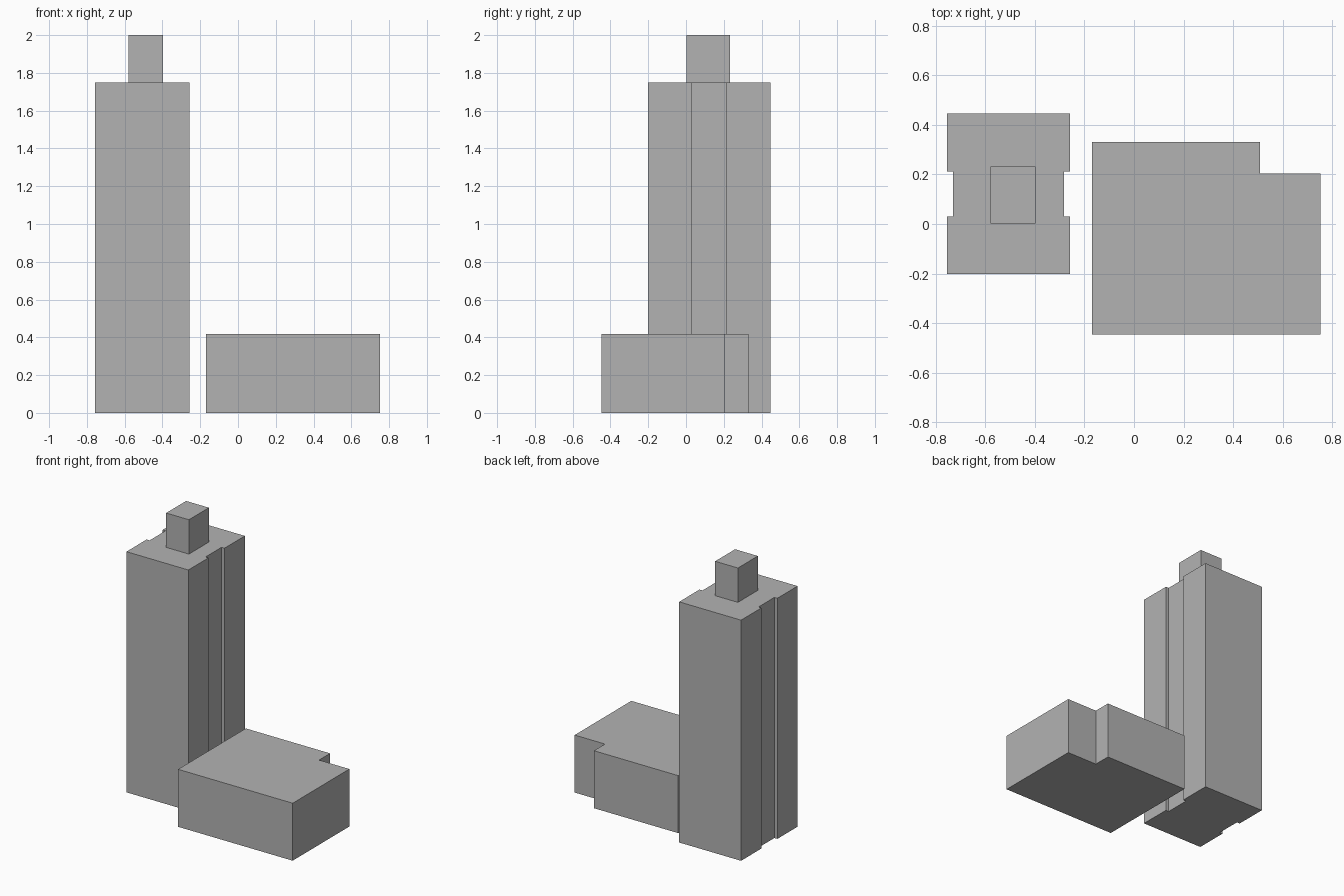
import bpy
import bmesh

cube = bpy.data.objects.get("Cube")
if cube:
    bpy.data.objects.remove(cube, do_unlink=True)

# Single plain grey for all masses
grey = bpy.data.materials.new("plain_grey")
grey.use_nodes = True
colour = (0.45, 0.45, 0.45, 1.0)
grey.diffuse_color = colour
grey.node_tree.nodes["Principled BSDF"].inputs["Base Color"].default_value = colour


def prism(name, outline, bottom, top):
    """Extrude a flat counter-clockwise outline between two heights."""
    bm = bmesh.new()
    base = bm.faces.new([bm.verts.new((x, y, bottom)) for x, y in outline])
    result = bmesh.ops.extrude_face_region(bm, geom=[base], use_keep_orig=True)
    for v in result["geom"]:
        if isinstance(v, bmesh.types.BMVert):
            v.co.z = top
    bmesh.ops.recalc_face_normals(bm, faces=bm.faces)
    mesh = bpy.data.meshes.new(name)
    bm.to_mesh(mesh)
    bm.free()
    mesh.materials.append(grey)
    obj = bpy.data.objects.new(name, mesh)
    bpy.context.collection.objects.link(obj)
    return obj


# Tower with a shallow full-height recess on both sides
centre, half, recessed = -0.507, 0.249, 0.225
right_side = [(half, -0.202), (half, 0.03), (recessed, 0.03),
              (recessed, 0.213), (half, 0.213), (half, 0.447)]
left_side = [(-x, y) for x, y in reversed(right_side)]
tower_top = 1.75
prism("tower", [(centre + x, y) for x, y in right_side + left_side], 0, tower_top)

# Rooftop plant room
prism("rooftop_block",
      [(-0.58, 0.003), (-0.397, 0.003), (-0.397, 0.232), (-0.58, 0.232)],
      tower_top, 2.0)

# Low building with one stepped back corner
prism("low_building",
      [(-0.169, -0.447), (0.753, -0.447), (0.753, 0.204),
       (0.509, 0.204), (0.509, 0.331), (-0.169, 0.331)],
      0, 0.418)
